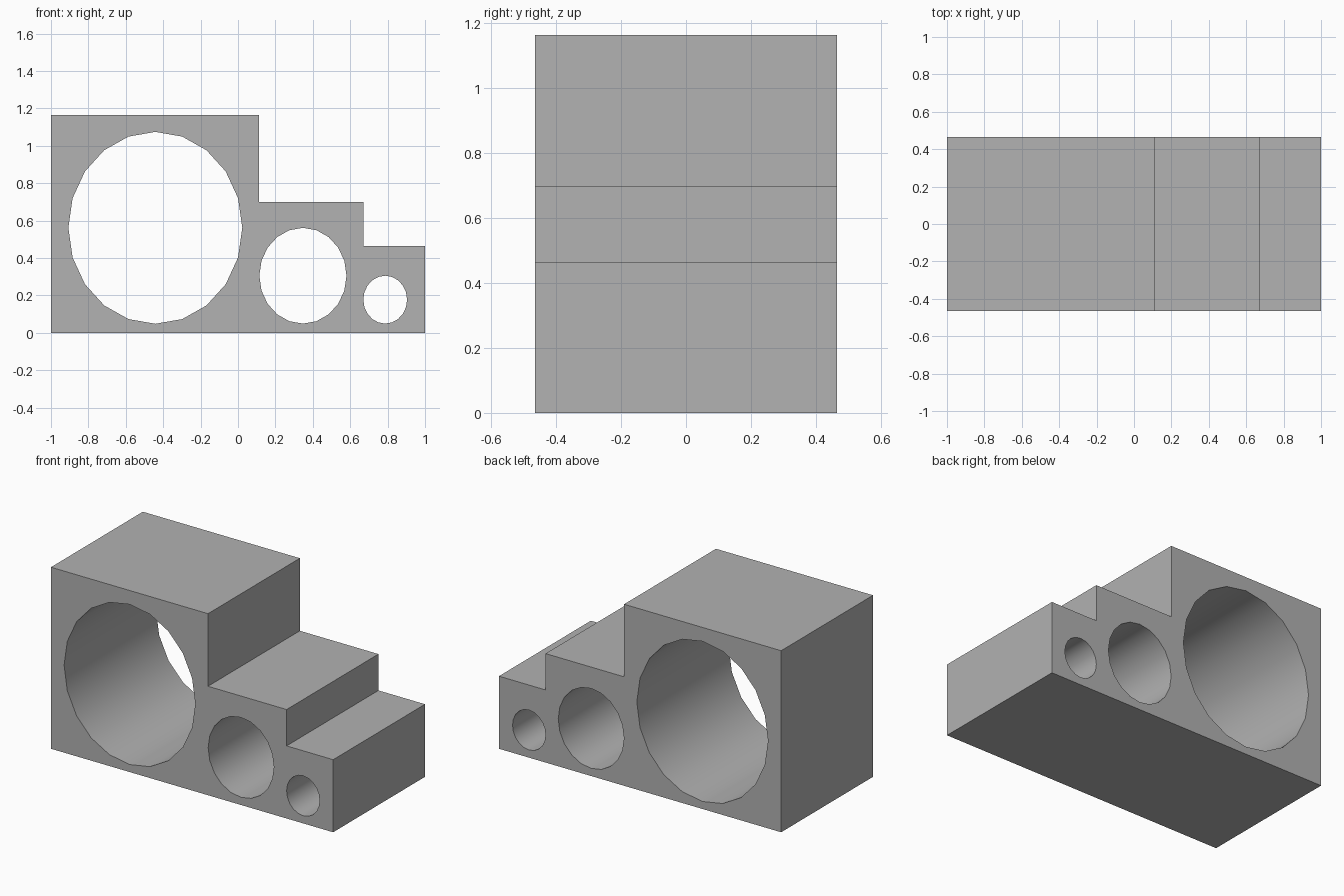
import bpy
import bmesh
from math import cos, sin, tau, radians
from mathutils import Vector

cube = bpy.data.objects.get("Cube")
if cube:
    bpy.data.objects.remove(cube, do_unlink=True)

HALF_DEPTH = 0.465
HOLE_SIDES = 20

# Stepped outline, seen from the front
outline = [(-1, 0), (1, 0), (1, 0.465), (0.67, 0.465), (0.67, 0.698),
           (0.113, 0.698), (0.113, 1.163), (-1, 1.163)]
# Oval through-holes: centre x, centre z, x radius, z radius
holes = [(-0.442, 0.561, 0.465, 0.513),
         (0.347, 0.305, 0.233, 0.256),
         (0.787, 0.177, 0.117, 0.128)]


def oval(cx, cz, rx, rz):
    angles = [tau * i / HOLE_SIDES for i in range(HOLE_SIDES)]
    return [(cx + rx * cos(a), cz + rz * sin(a)) for a in angles]


def add_loop(bm, points):
    verts = [bm.verts.new((x, -HALF_DEPTH, z)) for x, z in points]
    return [bm.edges.new((v, verts[i - 1])) for i, v in enumerate(verts)]


# Front face with holes, extruded to the back
bm = bmesh.new()
edges = add_loop(bm, outline)
for hole in holes:
    edges += add_loop(bm, oval(*hole))
bmesh.ops.triangle_fill(bm, edges=edges, use_beauty=True, normal=Vector((0, -1, 0)))
result = bmesh.ops.extrude_face_region(bm, geom=bm.faces[:], use_keep_orig=True)
back = [g for g in result["geom"] if isinstance(g, bmesh.types.BMVert)]
bmesh.ops.translate(bm, verts=back, vec=(0, 2 * HALF_DEPTH, 0))
bmesh.ops.recalc_face_normals(bm, faces=bm.faces[:])
bmesh.ops.dissolve_limit(bm, angle_limit=radians(1), verts=bm.verts[:], edges=bm.edges[:])

mesh = bpy.data.meshes.new("stepped_block")
bm.to_mesh(mesh)
bm.free()
block = bpy.data.objects.new("stepped_block", mesh)
bpy.context.collection.objects.link(block)

# Plain grey material
grey = bpy.data.materials.new("plain_grey")
grey.use_nodes = True
colour = (0.445, 0.445, 0.445, 1)
grey.diffuse_color = colour
grey.node_tree.nodes["Principled BSDF"].inputs["Base Color"].default_value = colour
mesh.materials.append(grey)

# Smooth bores, sharp rims and corners
bpy.ops.object.select_all(action="DESELECT")
block.select_set(True)
bpy.context.view_layer.objects.active = block
bpy.ops.object.shade_smooth_by_angle(angle=radians(30))
